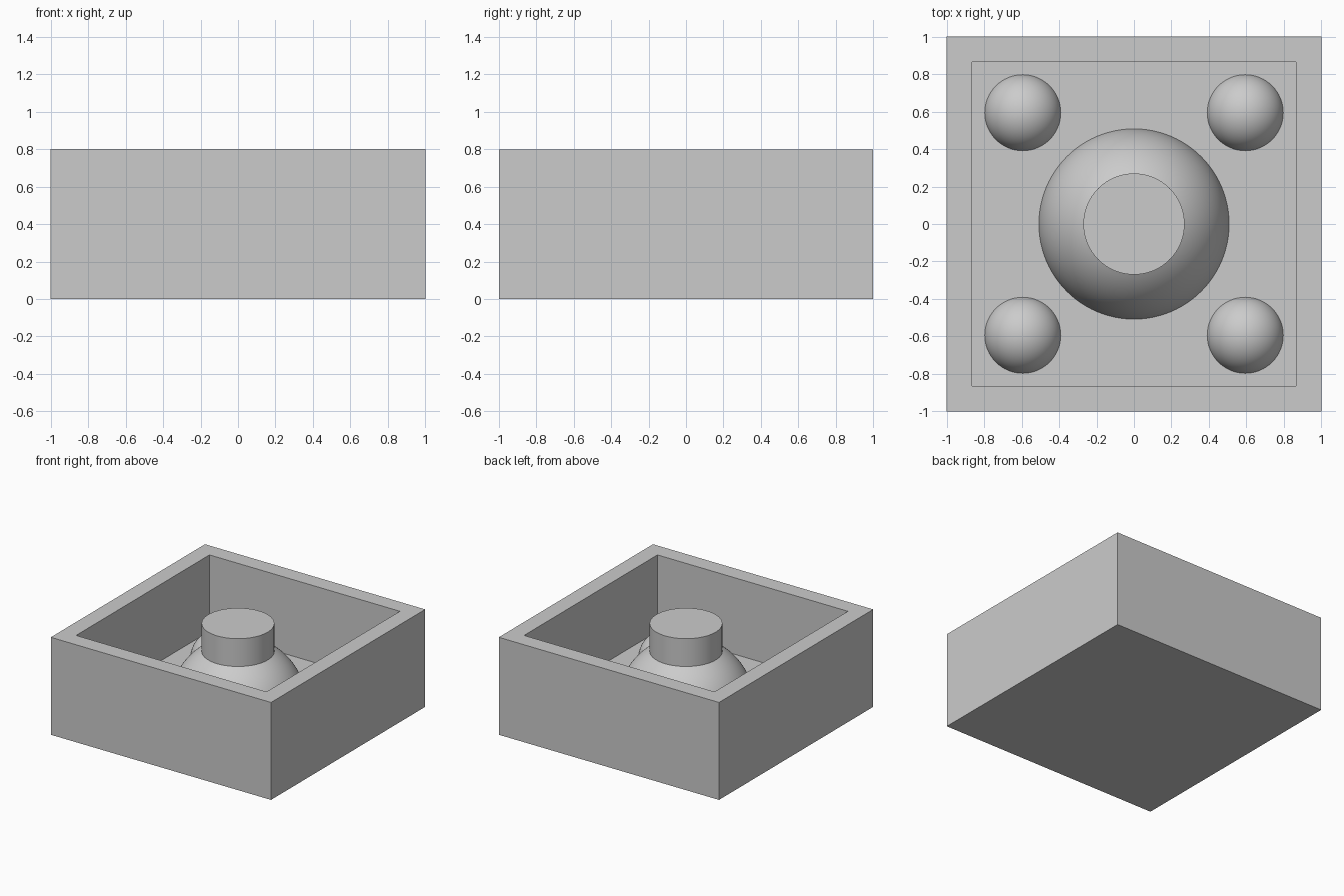
import bpy
import bmesh
from math import pi, sin, cos, asin, radians, sqrt

HEIGHT, INNER, FLOOR = 0.8, 0.865, 0.172

cube = bpy.data.objects.get("Cube")
if cube:
    bpy.data.objects.remove(cube)

grey = bpy.data.materials.new("plain_grey")
grey.use_nodes = True
colour = (0.6, 0.6, 0.6, 1)
grey.diffuse_color = colour
grey.node_tree.nodes["Principled BSDF"].inputs["Base Color"].default_value = colour


def add_object(name, bm, location=(0, 0, 0), smooth=False):
    bmesh.ops.recalc_face_normals(bm, faces=bm.faces)
    mesh = bpy.data.meshes.new(name)
    bm.to_mesh(mesh)
    bm.free()
    mesh.materials.append(grey)
    obj = bpy.data.objects.new(name, mesh)
    obj.location = location
    bpy.context.collection.objects.link(obj)
    if smooth:
        bpy.ops.object.select_all(action='DESELECT')
        obj.select_set(True)
        bpy.context.view_layer.objects.active = obj
        bpy.ops.object.shade_smooth_by_angle(angle=radians(30))


def lathe(name, profile, location=(0, 0, 0), steps=96):
    """Revolve (radius, height) points about the z axis."""
    bm = bmesh.new()
    verts = [bm.verts.new((r, 0, z)) for r, z in profile]
    edges = [bm.edges.new(pair) for pair in zip(verts, verts[1:])]
    bmesh.ops.spin(bm, geom=verts + edges, axis=(0, 0, 1), cent=(0, 0, 0),
                   angle=2 * pi, steps=steps)
    bmesh.ops.remove_doubles(bm, verts=bm.verts, dist=1e-5)
    add_object(name, bm, location, smooth=True)


def dome_arc(base_radius, centre_z, top_radius=0.0, rings=24):
    """Arc of a sphere from the floor up to a given radius."""
    radius = sqrt(base_radius ** 2 + (FLOOR - centre_z) ** 2)
    start = asin((FLOOR - centre_z) / radius)
    end = pi / 2 - asin(top_radius / radius)
    angles = [start + (end - start) * i / rings for i in range(rings + 1)]
    return [(radius * cos(a), centre_z + radius * sin(a)) for a in angles]


# Open square tray: shrink a copy of the top face to the rim, then sink it
bm = bmesh.new()
bmesh.ops.create_cube(bm, size=2)
for v in bm.verts:
    v.co.z = HEIGHT if v.co.z > 0 else 0
bm.normal_update()
top = [f for f in bm.faces if f.normal.z > 0.9]
rim = bmesh.ops.extrude_discrete_faces(bm, faces=top)["faces"]
for v in rim[0].verts:
    v.co.x *= INNER
    v.co.y *= INNER
floor = bmesh.ops.extrude_discrete_faces(bm, faces=rim)["faces"]
for v in floor[0].verts:
    v.co.z = FLOOR
add_object("tray", bm)

# Large central dome carrying a flat-topped round post
POST = 0.27
lathe("centre_dome", dome_arc(0.508, 0.14, POST))
lathe("centre_post", [(POST, 0.57), (POST, HEIGHT), (0, HEIGHT)])

# Small dome in each corner
for side, x in (("left", 0.594), ("right", -0.594)):
    for end, y in (("front", -0.594), ("back", 0.594)):
        lathe(f"{end}_{side}_dome", dome_arc(0.203, 0.135), (x, y, 0), steps=64)
